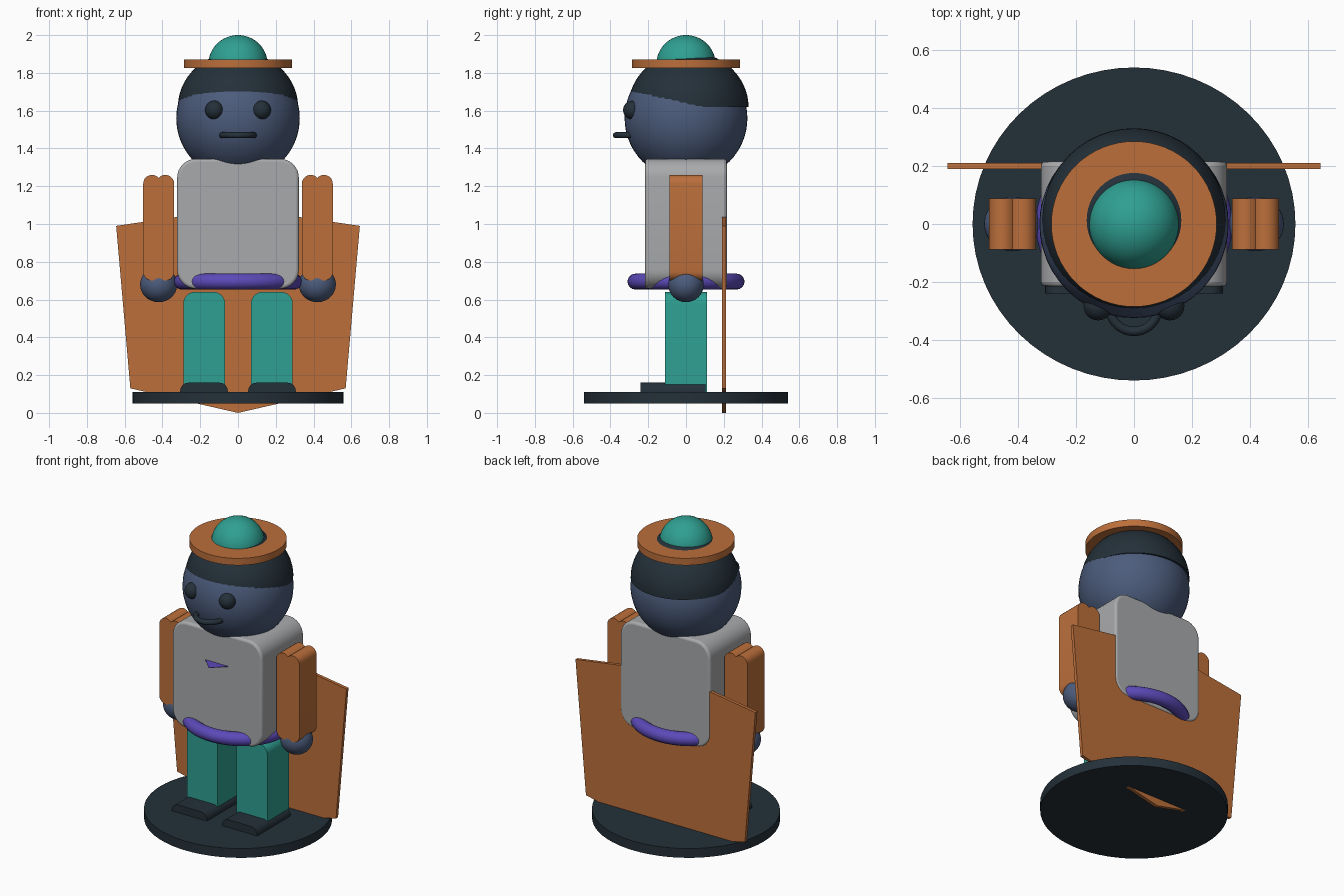
import bpy, bmesh, math
from mathutils import Matrix

if "Cube" in bpy.data.objects:
    bpy.data.objects.remove(bpy.data.objects["Cube"])


def mat(name, rgb):
    m = bpy.data.materials.new(name)
    lin = [((c / 255 + 0.055) / 1.055) ** 2.4 for c in rgb]
    m.diffuse_color = (*lin, 1)
    m.use_nodes = True
    m.node_tree.nodes["Principled BSDF"].inputs["Base Color"].default_value = m.diffuse_color
    return m


ORANGE = mat("orange", (188, 111, 59))
GREY = mat("light_grey", (169, 170, 172))
TEAL = mat("teal", (47, 160, 146))
SLATE = mat("slate_blue", (76, 92, 124))
DARK = mat("dark_navy", (36, 48, 57))
PURPLE = mat("purple", (92, 73, 184))


def finish(name, bm, material, smooth=True):
    bmesh.ops.recalc_face_normals(bm, faces=bm.faces)
    me = bpy.data.meshes.new(name)
    bm.to_mesh(me)
    bm.free()
    ob = bpy.data.objects.new(name, me)
    bpy.context.collection.objects.link(ob)
    me.materials.append(material)
    if smooth:
        bpy.ops.object.select_all(action='DESELECT')
        ob.select_set(True)
        bpy.context.view_layer.objects.active = ob
        bpy.ops.object.shade_smooth_by_angle(angle=math.radians(35))
    return ob


def ball(name, loc, radii, material, half=False):
    bm = bmesh.new()
    bmesh.ops.create_uvsphere(bm, u_segments=48, v_segments=32, radius=1)
    if half:  # keep the upper hemisphere and close it
        bmesh.ops.bisect_plane(bm, geom=bm.verts[:] + bm.edges[:] + bm.faces[:],
                               plane_co=(0, 0, 0), plane_no=(0, 0, 1), clear_inner=True)
        bmesh.ops.holes_fill(bm, edges=[e for e in bm.edges if e.is_boundary], sides=0)
    bm.transform(Matrix.Translation(loc) @ Matrix.Diagonal((*radii, 1)))
    return finish(name, bm, material)


def disc(name, rx, ry, z0, z1, material):
    bm = bmesh.new()
    bmesh.ops.create_cone(bm, cap_ends=True, segments=64, radius1=1, radius2=1, depth=1)
    bm.transform(Matrix.Translation((0, 0, (z0 + z1) / 2)) @ Matrix.Diagonal((rx, ry, z1 - z0, 1)))
    return finish(name, bm, material)


def slab(name, profile, y0, y1, material, bevel=0, smooth=True):
    """Extrude an x-z outline from y0 to y1."""
    bm = bmesh.new()
    face = bm.faces.new([bm.verts.new((x, y0, z)) for x, z in profile])
    out = bmesh.ops.extrude_face_region(bm, geom=[face])
    bmesh.ops.translate(bm, vec=(0, y1 - y0, 0),
                        verts=[v for v in out['geom'] if isinstance(v, bmesh.types.BMVert)])
    ob = finish(name, bm, material, smooth)
    if bevel:
        mod = ob.modifiers.new("edge_round", 'BEVEL')
        mod.width, mod.segments, mod.angle_limit = bevel, 3, math.radians(40)
    return ob


def rounded(cx, hw, z0, z1, r, lobed=False, flat_bottom=False):
    """Rounded rectangle; lobed lets the corner arcs run on until they meet."""
    end = math.acos(-(hw - r) / r) if lobed else math.pi / 2
    top = [(hw - r + r * math.cos(end * i / 8), r * math.sin(end * i / 8) - r) for i in range(9)]
    quarter = top[:-1] if lobed else top
    mid = [top[-1]] if lobed else []
    upper = quarter + mid + [(-x, z) for x, z in reversed(quarter)]
    pts = [(cx + x, z1 + z) for x, z in upper]
    if flat_bottom:
        return pts + [(cx - hw, z0), (cx + hw, z0)]
    return pts + [(cx - x, z0 - z) for x, z in upper]


def ring(name, loc, rx, ry, tube, material, start=0, sweep=2 * math.pi):
    """Torus, or an arc of one, lying flat."""
    n, k = 64, 16
    closed = sweep > 6.28
    bm = bmesh.new()
    loops = []
    for i in range(n if closed else n + 1):
        a = start + sweep * i / n
        loops.append([bm.verts.new((
            loc[0] + (rx + tube * math.cos(2 * math.pi * j / k)) * math.cos(a),
            loc[1] + (ry + tube * math.cos(2 * math.pi * j / k)) * math.sin(a),
            loc[2] + tube * math.sin(2 * math.pi * j / k))) for j in range(k)])
    for i in range(n):
        p, q = loops[i], loops[(i + 1) % len(loops)]
        for j in range(k):
            bm.faces.new((p[j], q[j], q[(j + 1) % k], p[(j + 1) % k]))
    if not closed:
        bm.faces.new(loops[0])
        bm.faces.new(loops[-1])
    return finish(name, bm, material)


# Stand and cape
disc("base", 0.558, 0.541, 0.05, 0.11, DARK)
slab("cape", [(0, 0), (0.57, 0.13), (0.645, 0.99), (0, 1.085), (-0.645, 0.99), (-0.57, 0.13)],
     0.19, 0.211, ORANGE, smooth=False)

# Torso, belt and chest badge
slab("torso", rounded(0, 0.322, 0.657, 1.345, 0.1), -0.216, 0.216, GREY, bevel=0.015)
ring("belt", (0, 0, 0.695), 0.298, 0.268, 0.042, PURPLE)
bm = bmesh.new()
bmesh.ops.create_cone(bm, cap_ends=True, segments=4, radius1=0.085, radius2=0.085, depth=0.002,
                      matrix=Matrix.Translation((0, -0.214, 1.14)))
finish("chest_badge", bm, PURPLE, smooth=False)

# Limbs
for side, s in (("left", -1), ("right", 1)):
    slab(f"{side}_leg", rounded(s * 0.179, 0.11, 0.11, 0.64, 0.06, flat_bottom=True),
         -0.112, 0.112, TEAL)
    slab(f"{side}_boot", rounded(s * 0.18, 0.126, 0.10, 0.16, 0.045, flat_bottom=True),
         -0.24, 0.102, DARK)
    slab(f"{side}_arm", rounded(s * 0.42, 0.082, 0.70, 1.26, 0.047, lobed=True),
         -0.088, 0.088, ORANGE)
    ball(f"{side}_hand", (s * 0.42, 0, 0.68), (0.098, 0.094, 0.094), SLATE)
    ball(f"{side}_eye", (s * 0.124, -0.283, 1.603), (0.05, 0.05, 0.05), DARK)

# Head, hair and mouth
ball("head", (0, 0, 1.56), (0.327, 0.325, 0.325), SLATE)
ball("hair", (0, 0.013, 1.62), (0.318, 0.318, 0.292), DARK, half=True)
ring("mouth", (0, -0.287, 1.47), 0.084, 0.084, 0.016, DARK, start=math.pi, sweep=math.pi)

# Hat
disc("hat_brim", 0.286, 0.286, 1.825, 1.87, ORANGE)
ball("hat_dome", (0, 0, 1.845), (0.157, 0.157, 0.155), TEAL, half=True)
